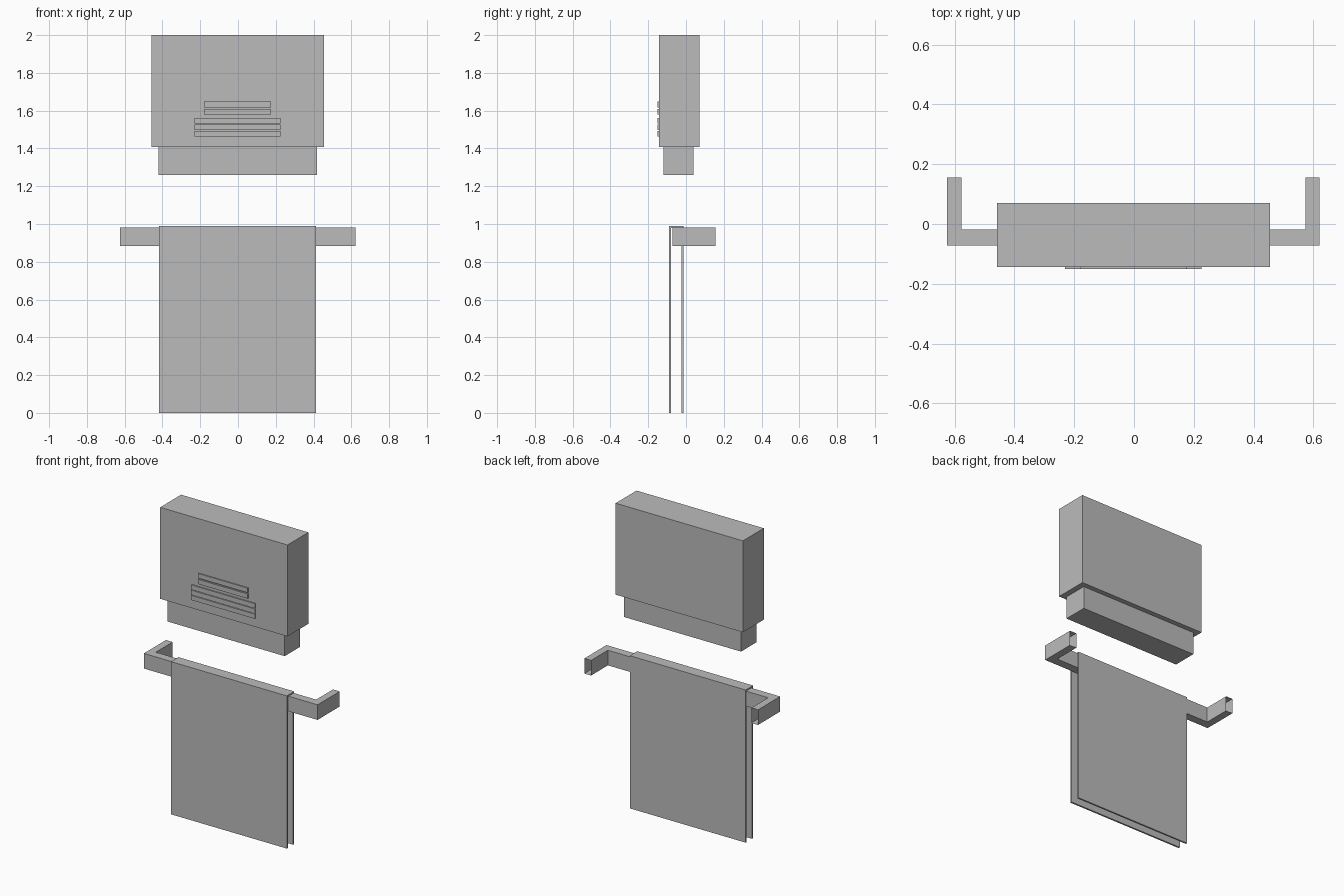
import bpy
import bmesh

cube = bpy.data.objects.get("Cube")
if cube:
    bpy.data.objects.remove(cube, do_unlink=True)

grey = bpy.data.materials.new("plain_grey")
grey.use_nodes = True
colour = (0.5, 0.5, 0.5, 1)
grey.diffuse_color = colour
grey.node_tree.nodes["Principled BSDF"].inputs["Base Color"].default_value = colour


def finish(name, bm):
    bmesh.ops.recalc_face_normals(bm, faces=bm.faces)
    mesh = bpy.data.meshes.new(name)
    bm.to_mesh(mesh)
    bm.free()
    mesh.materials.append(grey)
    obj = bpy.data.objects.new(name, mesh)
    bpy.context.collection.objects.link(obj)
    return obj


def box(name, x, y, z):
    """Box from (low, high) ranges on each axis."""
    bm = bmesh.new()
    bmesh.ops.create_cube(bm, size=1)
    for v in bm.verts:
        v.co = [(lo + hi) / 2 + c * (hi - lo) for c, (lo, hi) in zip(v.co, (x, y, z))]
    return finish(name, bm)


def prism(name, outline, direction, open_y=None):
    """Extrude a closed outline; optionally leave the ends at open_y uncapped."""
    bm = bmesh.new()
    face = bm.faces.new([bm.verts.new(p) for p in outline])
    result = bmesh.ops.extrude_face_region(bm, geom=[face])
    moved = [g for g in result["geom"] if isinstance(g, bmesh.types.BMVert)]
    bmesh.ops.translate(bm, verts=moved, vec=direction)
    # extrusion can keep or drop the first cap, so restore it when missing
    if not face.is_valid:
        bmesh.ops.holes_fill(bm, edges=bm.edges, sides=len(outline))
    bmesh.ops.recalc_face_normals(bm, faces=bm.faces)
    if open_y is not None:
        ends = [f for f in bm.faces if all(abs(v.co.y - open_y) < 0.001 for v in f.verts)]
        bmesh.ops.delete(bm, geom=ends, context='FACES')
    return finish(name, bm)


# Wall cabinet with its narrower base
box("cabinet_body", (-0.458, 0.455), (-0.143, 0.071), (1.407, 2.0))
box("cabinet_base", (-0.422, 0.418), (-0.119, 0.039), (1.26, 1.407))

# Raised vent bars: two short above three long
for i, top in enumerate((1.648, 1.61, 1.561, 1.527, 1.493)):
    left, right = (-0.18, 0.175) if i < 2 else (-0.23, 0.226)
    box(f"vent_bar_{i + 1}", (left, right), (-0.151, -0.142), (top - 0.03, top))

# Towel rail: U-shaped bar with open ends at the wall
left, right, bar = -0.625, 0.621, 0.048
front, inner, wall = -0.072, -0.018, 0.155
rail = [(left, wall), (left, front), (right, front), (right, wall),
        (right - bar, wall), (right - bar, inner), (left + bar, inner), (left + bar, wall)]
prism("towel_rail", [(x, y, 0.883) for x, y in rail], (0, 0, 0.098), open_y=wall)

# Towel folded over the rail
near, far, cloth, top = -0.09, -0.014, 0.011, 0.99
towel = [(near, 0), (near, top), (far, top), (far, 0), (far - cloth, 0),
         (far - cloth, top - cloth), (near + cloth, top - cloth), (near + cloth, 0)]
prism("towel", [(-0.418, y, z) for y, z in towel], (0.831, 0, 0))
